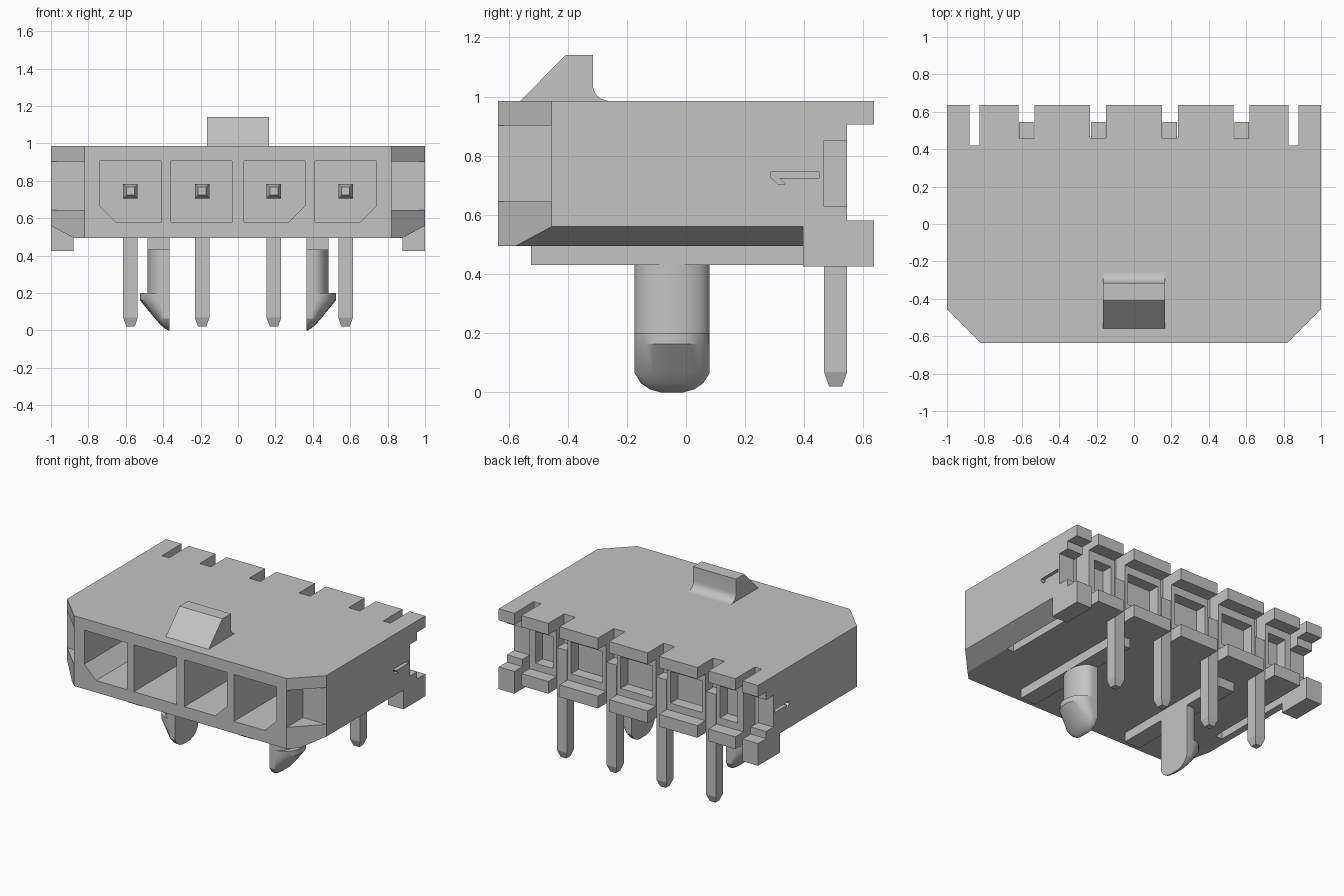
import bpy, bmesh, math
from mathutils import Vector

if "Cube" in bpy.data.objects:
    bpy.data.objects.remove(bpy.data.objects["Cube"])

GREY = bpy.data.materials.new("light grey")
GREY.use_nodes = True
GREY.diffuse_color = (0.55, 0.55, 0.55, 1)
GREY.node_tree.nodes["Principled BSDF"].inputs["Base Color"].default_value = (0.55, 0.55, 0.55, 1)


def loft(name, rings):
    """Closed solid through rings of equal point count."""
    bm = bmesh.new()
    loops = [[bm.verts.new(p) for p in r] for r in rings]
    n = len(loops[0])
    for a, b in zip(loops, loops[1:]):
        for i in range(n):
            j = (i + 1) % n
            bm.faces.new((a[i], a[j], b[j], b[i]))
    bm.faces.new(loops[0][::-1])
    bm.faces.new(loops[-1])
    bmesh.ops.recalc_face_normals(bm, faces=bm.faces)
    me = bpy.data.meshes.new(name)
    bm.to_mesh(me)
    bm.free()
    me.materials.append(GREY)
    ob = bpy.data.objects.new(name, me)
    bpy.context.collection.objects.link(ob)
    return ob


def prism(name, pts, axis, lo, hi):
    """Extrude a 2D profile along axis 0, 1 or 2."""
    def put(p, d):
        v = list(p)
        v.insert(axis, d)
        return v
    return loft(name, [[put(p, d) for p in pts] for d in (lo, hi)])


def box(name, x0, x1, y0, y1, z0, z1):
    return prism(name, [(x0, y0), (x1, y0), (x1, y1), (x0, y1)], 2, z0, z1)


def boolean(target, tool, op='DIFFERENCE'):
    tool.hide_render = True
    m = target.modifiers.new("bool", 'BOOLEAN')
    m.operation, m.solver, m.object = op, 'EXACT', tool
    bpy.context.view_layer.objects.active = target
    bpy.ops.object.modifier_apply(modifier=m.name)
    bpy.data.objects.remove(tool)


def smooth(ob):
    bpy.ops.object.select_all(action='DESELECT')
    ob.select_set(True)
    bpy.context.view_layer.objects.active = ob
    bpy.ops.object.shade_smooth_by_angle(angle=math.radians(30))


PINS = [-0.575, -0.192, 0.192, 0.575]
TOP, BOT, BACK = 0.985, 0.495, 0.635

# Housing block with angled front corners
body = prism("housing", [(-0.82, -0.635), (0.82, -0.635), (1, -0.455), (1, BACK),
                         (-1, BACK), (-1, -0.455)], 2, BOT, TOP)

# Rear wall set back between the top plate and the lower ledge
boolean(body, box("cut", -1.1, 1.1, 0.545, 0.8, 0.58, 0.905))

for s in (-1, 1):
    # Sloped lower side edges
    boolean(body, prism("cut", [(s * 0.88, BOT), (s * 1.06, 0.5925), (s * 1.06, 0.4), (s * 0.88, 0.4)],
                        1, -0.8, 0.8))
    # Square notch in the front corner
    x0, x1 = sorted((s * 0.82, s * 1.1))
    boolean(body, box("cut", x0, x1, -0.8, -0.455, 0.645, 0.902))
    # Rear side notch
    x0, x1 = sorted((s * 0.88, s * 1.1))
    boolean(body, box("cut", x0, x1, 0.465, 0.6, 0.63, 0.85))
    # Clip slot: open at the rear, and a groove underneath
    x0, x1 = sorted((s * 0.825, s * 0.88))
    boolean(body, box("cut", x0, x1, 0.42, 0.8, 0.4, 1.1))
    boolean(body, box("cut", x0, x1, -0.19, 0.43, 0.4, 0.555))
    # Hooked slit in the side wall
    x0, x1 = sorted((s * 0.97, s * 1.1))
    boolean(body, prism("cut", [(0.285, 0.745), (0.45, 0.745), (0.45, 0.725), (0.315, 0.725),
                                (0.335, 0.705), (0.31, 0.705), (0.285, 0.728)], 0, x0, x1))

# Front cavities, keyed at their lower corners
KEYS = [-1, 0, 1, 1]
for px, key in zip([-0.577, -0.195, 0.195, 0.577], KEYS):
    h, z0, z1, c = 0.164, 0.578, 0.905, 0.09
    pts = [(px - h, z1), (px + h, z1)]
    pts += [(px + h, z0 + c), (px + h - c, z0)] if key == 1 else [(px + h, z0)]
    pts += [(px - h + c, z0), (px - h, z0 + c)] if key == -1 else [(px - h, z0)]
    boolean(body, prism("cut", pts, 1, -0.8, 0.3))

# Rear pin slots
for px in PINS:
    boolean(body, box("cut", px - 0.043, px + 0.043, 0.46, 0.8, 0.4, 1.1))

# Recessed rear panels between the slots
edges = [-0.85] + PINS + [0.85]
for a, b in zip(edges, edges[1:]):
    boolean(body, box("cut", a + 0.07, b - 0.07, 0.465, 0.6, 0.63, 0.85))

# Rear feet and underside ribs
for s, side in ((-1, "right"), (1, "left")):
    x0, x1 = sorted((s * 0.88, s * 1.0))
    boolean(body, box("foot", x0, x1, 0.395, BACK, 0.425, 0.58), 'UNION')
    x0, x1 = sorted((s * 0.365, s * 0.485))
    boolean(body, box("rib", x0, x1, -0.525, 0.395, 0.43, 0.51), 'UNION')

# Latch ramp on top
curve = [(-0.26 - 0.055 * math.sin(t), 1.04 - 0.055 * math.cos(t))
         for t in [math.radians(90 - 15 * i) for i in range(7)]]
latch = prism("latch_ramp", [(-0.565, 0.98), (-0.56, 0.985), (-0.408, 1.14), (-0.315, 1.14)]
              + curve + [(-0.26, 0.98)], 0, -0.165, 0.165)
smooth(latch)

# Bent contact pins: vertical tail and horizontal blade with tapered ends
def square(c, h, axis):
    u, v = [i for i in range(3) if i != axis]
    ring = []
    for a, b in ((-1, -1), (1, -1), (1, 1), (-1, 1)):
        p = Vector(c)
        p[u] += a * h
        p[v] += b * h
        ring.append(p)
    return ring

for i, px in enumerate(PINS, 1):
    w = 0.039
    pin = loft(f"pin_{i}", [square((px, 0.506, z), h, 2)
                            for z, h in ((0.02, 0.022), (0.068, w), (0.784, w))])
    boolean(pin, loft("blade", [square((px, y, 0.745), h, 1)
                                for y, h in ((-0.23, 0.022), (-0.18, w), (0.5, w))]), 'UNION')

# Board locks: D-shaped legs with a barb and a rounded tip
LOCK = [(0.45, 0.485, 0.127), (0.2, 0.485, 0.127), (0.2, 0.525, 0.127), (0.163, 0.525, 0.127),
        (0.065, 0.445, 0.127), (0.03, 0.415, 0.105), (0.01, 0.39, 0.075), (0.0, 0.372, 0.04)]
for s, side in ((-1, "right"), (1, "left")):
    rings = []
    for z, xo, hw in LOCK:
        flat = 0.365 + (xo - 0.365) * 0.35
        ring = [(s * 0.365, -0.047 - hw, z)]
        for k in range(13):
            t = math.radians(-90 + 15 * k)
            ring.append((s * (flat + (xo - flat) * math.cos(t)), -0.047 + hw * math.sin(t), z))
        ring.append((s * 0.365, -0.047 + hw, z))
        rings.append(ring)
    smooth(loft(f"board_lock_{side}", rings))
